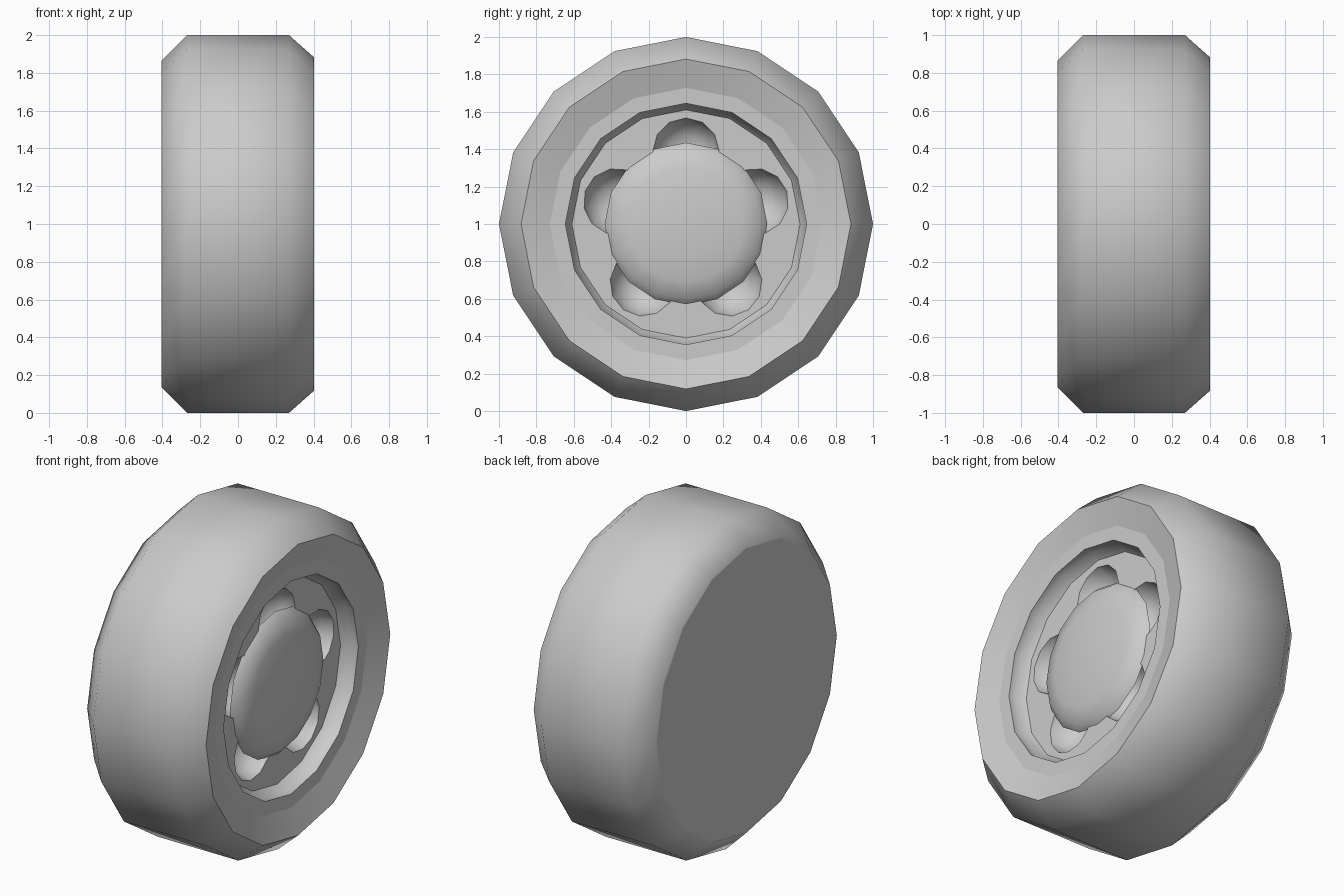
import bpy
import bmesh
from math import sin, cos, pi, radians
from mathutils import Matrix

SIDES = 16
CENTRE = Matrix.Translation((0, 0, 1))

default = bpy.data.objects.get("Cube")
if default:
    bpy.data.objects.remove(default, do_unlink=True)

# One plain grey for the whole wheel
grey = bpy.data.materials.new("plain_grey")
grey.use_nodes = True
grey.diffuse_color = (0.6, 0.6, 0.6, 1)
bsdf = grey.node_tree.nodes["Principled BSDF"]
bsdf.inputs["Base Color"].default_value = (0.6, 0.6, 0.6, 1)
bsdf.inputs["Roughness"].default_value = 0.7


def make_object(name, bm):
    mesh = bpy.data.meshes.new(name)
    bm.to_mesh(mesh)
    bm.free()
    obj = bpy.data.objects.new(name, mesh)
    obj.data.materials.append(grey)
    bpy.context.collection.objects.link(obj)
    return obj


def activate(obj):
    bpy.ops.object.select_all(action='DESELECT')
    obj.select_set(True)
    bpy.context.view_layer.objects.active = obj


def smooth(obj, degrees):
    activate(obj)
    bpy.ops.object.shade_smooth_by_angle(angle=radians(degrees))


def lathe(name, profile):
    """Turn (x, radius) points, listed from -x round to +x, about the axle."""
    bm = bmesh.new()
    rings = []
    for x, r in profile:
        count = SIDES if r else 1
        rings.append([bm.verts.new((x, r * sin(2 * pi * i / SIDES),
                                    1 + r * cos(2 * pi * i / SIDES)))
                      for i in range(count)])
    for a, b in zip(rings, rings[1:]):
        for i in range(SIDES):
            j = (i + 1) % SIDES
            corners = [a[i % len(a)], a[j % len(a)], b[j % len(b)], b[i % len(b)]]
            bm.faces.new(list(dict.fromkeys(corners)))
    # Normals face away from the axle on the outward run of the profile
    bmesh.ops.recalc_face_normals(bm, faces=bm.faces)
    return make_object(name, bm)


# Tyre with a flat closed back
tyre = lathe("tyre", [(-0.405, 0), (-0.405, 0.85), (-0.405, 0.865), (-0.27, 1),
                      (0.27, 1), (0.403, 0.882), (0.355, 0.728)])
smooth(tyre, 62)

# Stepped, recessed rim
rim = lathe("rim", [(0, 0), (0, 0.728), (0.355, 0.728), (0.355, 0.645),
                    (0.31, 0.645), (0.26, 0.61), (0.26, 0)])

# Five rounded pockets cut into the rim face
bm = bmesh.new()
for k in range(5):
    place = (CENTRE @ Matrix.Rotation(2 * pi * k / 5, 4, 'X')
             @ Matrix.Translation((0.262, 0, 0.39))
             @ Matrix.Diagonal((0.15, 0.178, 0.178, 1))
             @ Matrix.Rotation(pi / 2, 4, 'Y'))
    bmesh.ops.create_uvsphere(bm, u_segments=12, v_segments=6, radius=1, matrix=place)
cutter = make_object("pocket_cutter", bm)
cutter.hide_render = True
cut = rim.modifiers.new("pockets", 'BOOLEAN')
cut.operation = 'DIFFERENCE'
cut.solver = 'EXACT'
cut.object = cutter
activate(rim)
bpy.ops.object.modifier_apply(modifier=cut.name)
bpy.data.objects.remove(cutter, do_unlink=True)
smooth(rim, 35)

# Shallow domed hub cap over the inner half of the pockets
dome = [(0.26 + 0.08 * cos(t * pi / 8), 0.435 * sin(t * pi / 8)) for t in (4, 3, 2, 1)]
cap = lathe("hub_cap", [(0.25, 0), (0.25, 0.435)] + dome[1:] + [(0.34, 0)])
smooth(cap, 50)
